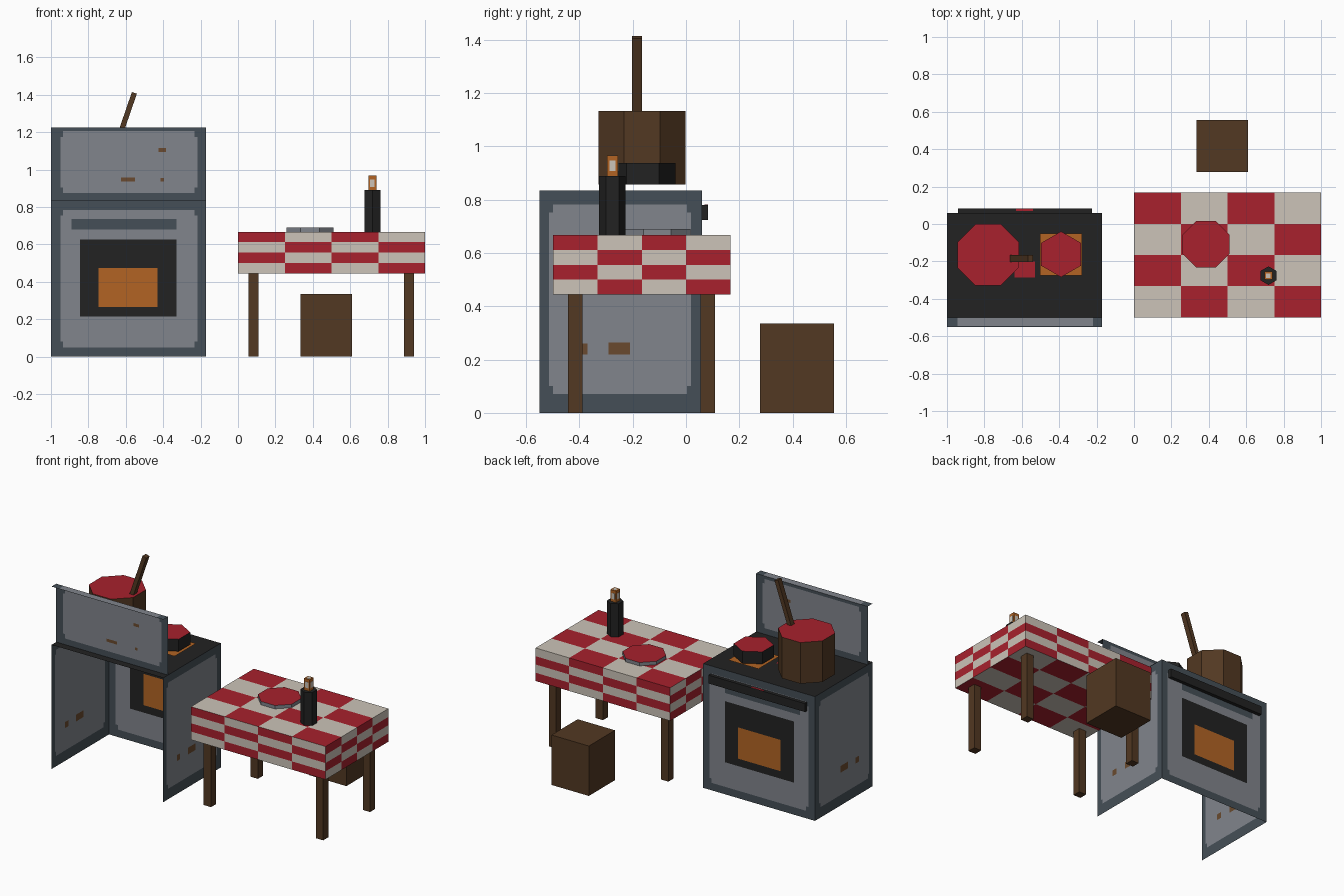
import bpy, bmesh, math
from mathutils import Vector, Matrix

if "Cube" in bpy.data.objects:
    bpy.data.objects.remove(bpy.data.objects["Cube"])


def lin(c):
    c /= 255
    return c / 12.92 if c <= 0.04045 else ((c + 0.055) / 1.055) ** 2.4


COLOURS = {
    "dark_steel": (69, 79, 87), "light_steel": (129, 133, 140), "black_iron": (34, 34, 34),
    "glow_orange": (178, 100, 36), "red": (168, 33, 45), "cream": (204, 196, 184),
    "wood_brown": (82, 56, 34), "rust": (106, 74, 46),
}
MATS = {}
for name, rgb in COLOURS.items():
    m = bpy.data.materials.new(name)
    m.diffuse_color = (*[lin(c) for c in rgb], 1)
    m.use_nodes = True
    m.node_tree.nodes["Principled BSDF"].inputs["Base Color"].default_value = m.diffuse_color
    MATS[name] = m


def finish(name, bm, mats):
    me = bpy.data.meshes.new(name)
    bm.to_mesh(me)
    bm.free()
    for k in mats:
        me.materials.append(MATS[k])
    ob = bpy.data.objects.new(name, me)
    bpy.context.collection.objects.link(ob)
    return ob


def box(name, lo, hi, mat):
    bm = bmesh.new()
    bmesh.ops.create_cube(bm, size=1)
    for v in bm.verts:
        v.co = [lo[i] + (v.co[i] + 0.5) * (hi[i] - lo[i]) for i in range(3)]
    return finish(name, bm, [mat])


def prism(name, x, y, z0, z1, n, apothem, start, side, top):
    # upright n-sided prism whose top may have another colour
    bm = bmesh.new()
    r = apothem / math.cos(math.pi / n)
    rings = []
    for z in (z0, z1):
        rings.append([bm.verts.new((x + r * math.cos(start + 2 * math.pi * i / n),
                                    y + r * math.sin(start + 2 * math.pi * i / n), z)) for i in range(n)])
    bm.faces.new(rings[0][::-1])
    bm.faces.new(rings[1]).material_index = 1
    for i in range(n):
        j = (i + 1) % n
        bm.faces.new((rings[0][i], rings[0][j], rings[1][j], rings[1][i]))
    return finish(name, bm, [side, top])


def panel(name, place, w, h, base, rects, flip=False):
    # thin sheet cut along painted rectangles (u0, v0, u1, v1, colour); later ones win
    mats = [base] + sorted({r[4] for r in rects} - {base})
    us = sorted({*w} | {r[i] for r in rects for i in (0, 2)})
    vs = sorted({*h} | {r[i] for r in rects for i in (1, 3)})
    bm = bmesh.new()
    grid = [[bm.verts.new(place(u, v)) for v in vs] for u in us]
    for i in range(len(us) - 1):
        for j in range(len(vs) - 1):
            q = [grid[i][j], grid[i + 1][j], grid[i + 1][j + 1], grid[i][j + 1]]
            f = bm.faces.new(q[::-1] if flip else q)
            cu, cv = (us[i] + us[i + 1]) / 2, (vs[j] + vs[j + 1]) / 2
            for r in rects:
                if r[0] < cu < r[2] and r[1] < cv < r[3]:
                    f.material_index = mats.index(r[4])
    return finish(name, bm, mats)


def worn(u0, v0, u1, v1, c=0.015):
    # light area with nibbled corners
    return [(u0, v0 + c * 2, u1, v1 - c * 2, "light_steel"), (u0 + c, v0, u1 - c, v1, "light_steel")]


# Stove: open at the back and below, door faces +y
X0, X1, Y0, Y1, H = -1.0, -0.17, -0.55, 0.06, 0.834
panel("stove_door_front", lambda u, v: (u, Y1, v), (X0, X1), (0, H), "dark_steel",
      worn(-0.95, 0.05, -0.217, 0.785) + [
          (-0.89, 0.68, -0.33, 0.735, "dark_steel"),
          (-0.845, 0.215, -0.33, 0.625, "black_iron"),
          (-0.745, 0.265, -0.43, 0.475, "glow_orange")], flip=True)
for label, x, flip in (("left", X0, True), ("right", X1, False)):
    panel("stove_side_" + label, lambda u, v: (x, u, v), (Y0, Y1), (0, H), "dark_steel",
          worn(-0.515, 0.07, 0.018, 0.782) + [
              (-0.29, 0.22, -0.21, 0.265, "rust"), (-0.405, 0.22, -0.37, 0.26, "rust")], flip)
panel("stove_top", lambda u, v: (u, v, H), (X0, X1), (Y0, Y1), "black_iron",
      [(-0.64, -0.285, -0.53, -0.2, "red")])
panel("stove_backsplash", lambda u, v: (u, -0.5, v), (X0, X1), (H, 1.225), "dark_steel",
      worn(-0.95, 0.875, -0.217, 1.205) + [
          (-0.425, 1.095, -0.385, 1.115, "rust"), (-0.625, 0.937, -0.55, 0.957, "rust"),
          (-0.415, 0.937, -0.395, 0.955, "rust")], flip=True)
panel("backsplash_ledge", lambda u, v: (u, v, 1.225), (X0, X1), (Y0, -0.5), "dark_steel",
      [(-0.945, -0.545, -0.22, -0.5, "light_steel")])
box("oven_handle", (-0.942, Y1, 0.724), (-0.225, 0.083, 0.78), "black_iron")
box("handle_red_mark", (-0.63, 0.07, 0.78), (-0.54, 0.082, 0.782), "red")

# Pots on the stove
prism("large_pot", -0.78, -0.165, 0.857, 1.133, 8, 0.164, math.pi / 8, "wood_brown", "red")
prism("small_pot", -0.39, -0.162, 0.857, 0.938, 6, 0.106, math.pi / 6, "black_iron", "red")
panel("burner_glow", lambda u, v: (u, v, 0.845), (-0.503, -0.278), (-0.275, -0.05), "glow_orange", [])

# Spoon handle leaning out of the large pot
a, b = Vector((-0.664, -0.184, 1.09)), Vector((-0.554, -0.184, 1.41))
spoon = box("spoon_handle", (-0.014, -0.018, 0), (0.014, 0.018, (b - a).length), "wood_brown")
spoon.data.transform(Matrix.Translation(a) @ Matrix.Rotation(math.atan2(b.x - a.x, b.z - a.z), 4, 'Y'))

# Chequered tablecloth block, four cells along every edge
bm = bmesh.new()
bmesh.ops.create_cube(bm, size=4)
bmesh.ops.subdivide_edges(bm, edges=bm.edges[:], cuts=3, use_grid_fill=True)
bm.normal_update()
for f in bm.faces:
    i, j, k = [min(3, max(0, math.floor(c + 2))) for c in f.calc_center_median()]
    if abs(f.normal.z) > 0.5:
        odd = (i + j + 1) % 2
    elif abs(f.normal.y) > 0.5:
        odd = (i + 3 - k) % 2
    else:
        odd = (j + 3 - k) % 2
    f.material_index = odd
for v in bm.verts:
    v.co = (0.5 + v.co.x / 4, -0.166 + v.co.y / 6, 0.556 + v.co.z * 0.0555)
finish("tablecloth", bm, ["red", "cream"])

# Table legs
for sx, x in (("left", 0.082), ("right", 0.915)):
    for sy, y in (("front", -0.415), ("back", 0.082)):
        box("table_leg_%s_%s" % (sy, sx), (x - 0.027, y - 0.027, 0), (x + 0.027, y + 0.027, 0.445), "wood_brown")

# Stool
box("stool", (0.333, 0.278, 0), (0.61, 0.555, 0.335), "wood_brown")

# Plate of sauce
prism("plate", 0.385, -0.108, 0.667, 0.69, 8, 0.125, math.pi / 8, "light_steel", "red")

# Bottle with an orange stopper marked by cream squares
bx, by = 0.719, -0.276
prism("bottle", bx, by, 0.667, 0.89, 6, 0.043, math.pi / 6, "black_iron", "black_iron")
box("bottle_stopper", (bx - 0.021, by - 0.021, 0.89), (bx + 0.021, by + 0.021, 0.967), "glow_orange")
for axis in range(3):
    half = [0.012, 0.012, 0.02]
    half[axis] = 0.0225 if axis < 2 else 0.04
    c = (bx, by, 0.928)
    box("stopper_mark_%d" % axis, [c[i] - half[i] for i in range(3)], [c[i] + half[i] for i in range(3)], "cream")
